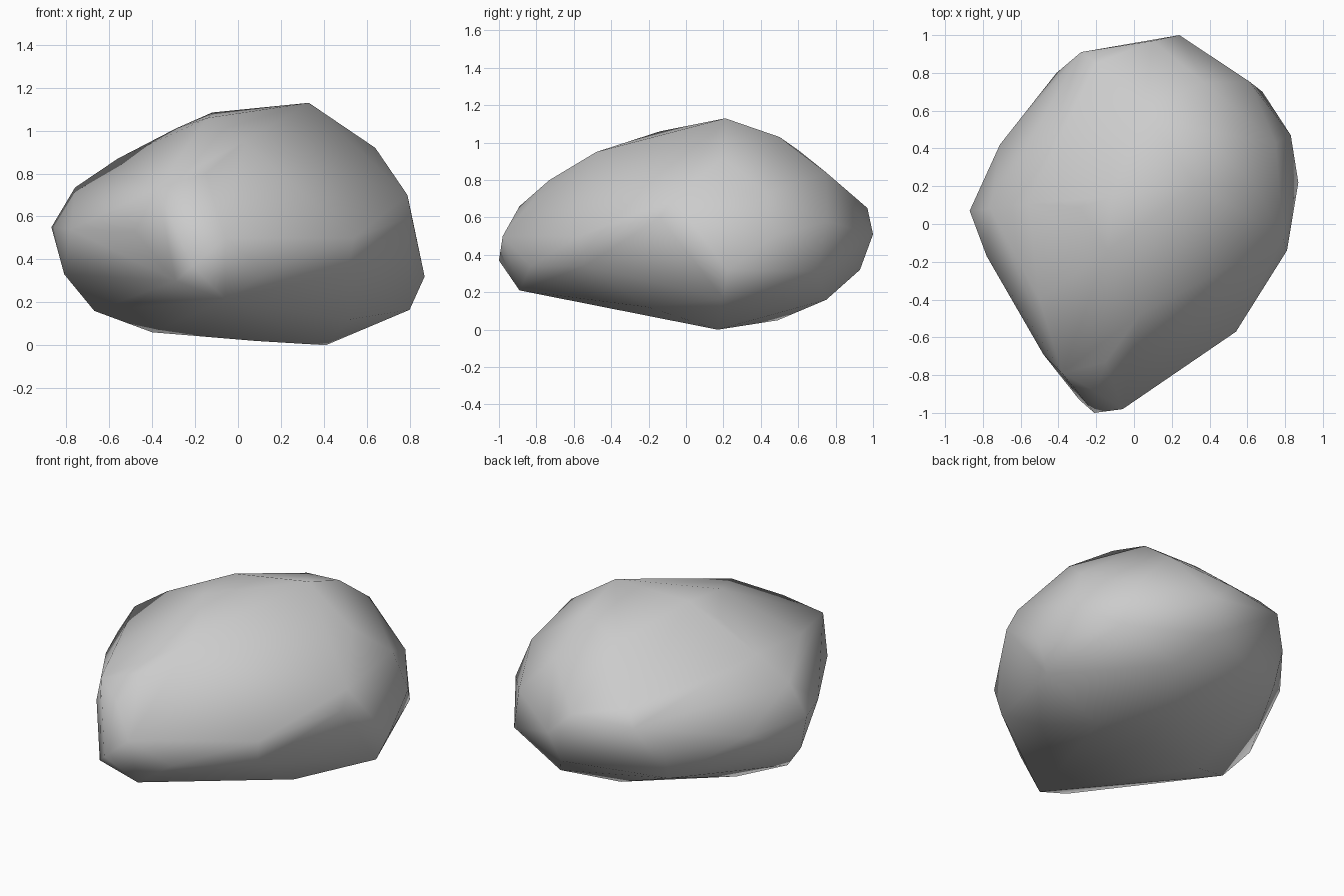
import bpy, bmesh

# Corner points of the boulder, grouped by region
crown = [(.33, .21, 1.13), (-.12, .14, 1.085), (-.29, .09, 1.01), (-.56, .11, .87),
         (.34, .5, 1.03), (.05, .6, .96), (-.14, -.14, 1.06),
         (.03, -.48, .95), (.64, .2, .92)]
shoulder = [(-.76, .08, .735), (-.5, -.4, .78), (-.38, -.79, .73), (-.15, -.73, .8),
            (-.2, -.89, .66), (.79, -.07, .7), (.75, .43, .73), (.61, .755, .58),
            (.37, .75, .84), (-.2, .85, .72), (.1, .97, .65), (-.28, .91, .64)]
girth = [(-.87, .07, .55), (-.71, .42, .52), (-.41, .8, .5), (.24, 1.0, .51),
         (.68, .7, .31), (.83, .47, .5), (.87, .22, .32), (.81, -.14, .6),
         (.54, -.57, .5), (.13, -.83, .34), (-.06, -.98, .5), (-.21, -1.0, .37),
         (-.29, -.93, .3), (-.48, -.69, .53), (-.78, -.17, .54)]
base = [(-.81, .04, .33), (-.67, -.03, .16), (-.4, .08, .06), (.41, .17, 0),
        (.08, .12, .02), (.8, .2, .165), (.51, -.54, .34), (.52, -.2, .12),
        (.2, .93, .32), (.33, .75, .16), (.1, .49, .05), (-.06, -.89, .21),
        (-.4, .74, .3)]

# Boulder: one faceted hull, shaded smooth
bm = bmesh.new()
for p in crown + shoulder + girth + base:
    bm.verts.new(p)
bmesh.ops.convex_hull(bm, input=bm.verts[:])
bmesh.ops.delete(bm, geom=[v for v in bm.verts if not v.link_faces], context='VERTS')
bmesh.ops.recalc_face_normals(bm, faces=bm.faces[:])
for f in bm.faces:
    f.smooth = True

mesh = bpy.data.meshes.new("boulder")
bm.to_mesh(mesh)
bm.free()
bpy.context.collection.objects.link(bpy.data.objects.new("boulder", mesh))
